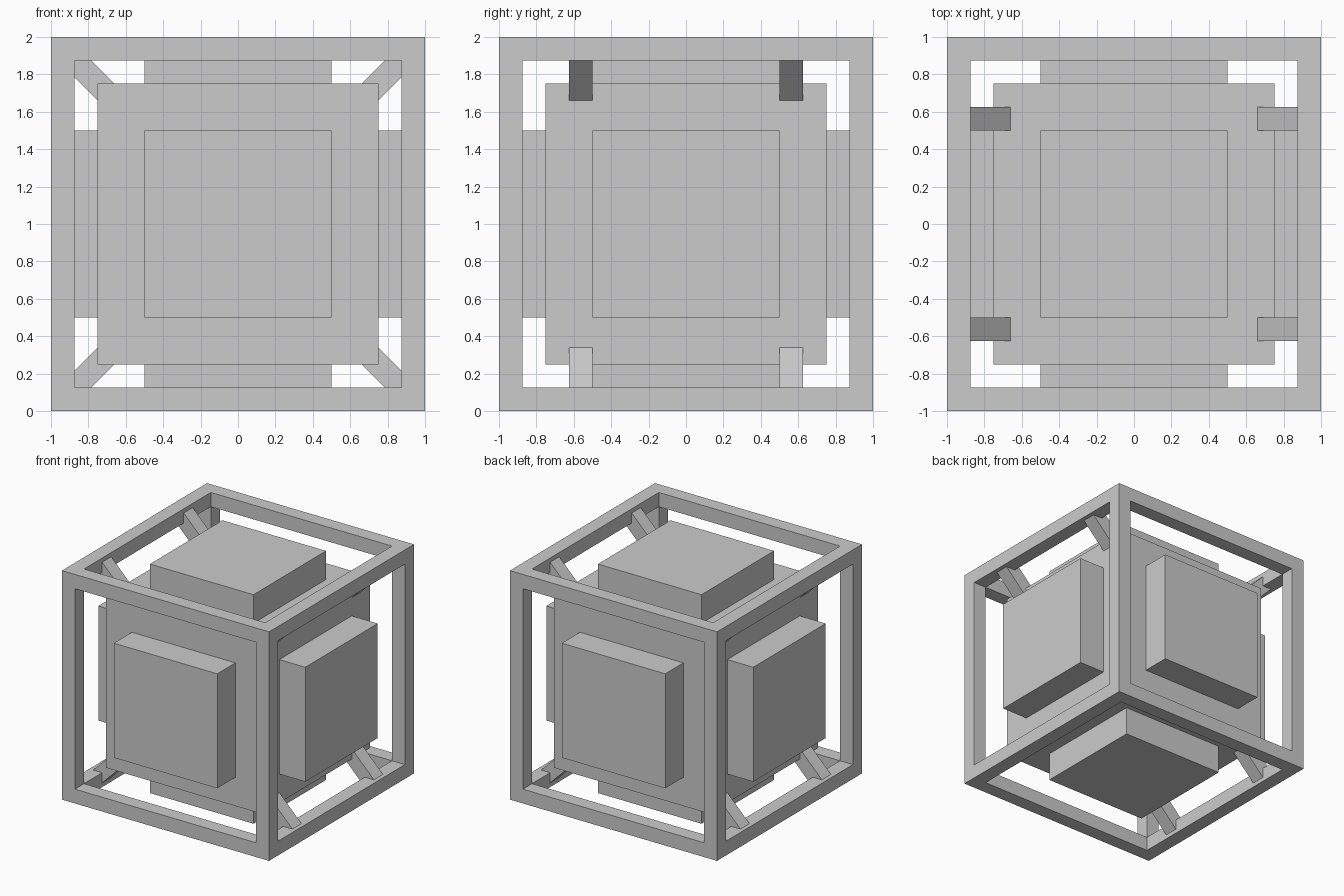
import bpy, bmesh, math
from itertools import product
from mathutils import Matrix, Vector

if "Cube" in bpy.data.objects:
    bpy.data.objects.remove(bpy.data.objects["Cube"])

CENTRE = Vector((0, 0, 1))


def add_object(name, bm):
    mesh = bpy.data.meshes.new(name)
    bm.to_mesh(mesh)
    bm.free()
    obj = bpy.data.objects.new(name, mesh)
    bpy.context.collection.objects.link(obj)
    return obj


def add_box(name, centre, size, tilt=0.0):
    bm = bmesh.new()
    matrix = (Matrix.Translation(CENTRE + Vector(centre))
              @ Matrix.Rotation(tilt, 4, 'Y')
              @ Matrix.Diagonal((*size, 1)))
    bmesh.ops.create_cube(bm, size=1, matrix=matrix)
    return add_object(name, bm)


# Outer frame: one welded shell around the twelve edge bars
def is_bar(cell):
    return all(0 <= c <= 2 for c in cell) and sum(c != 1 for c in cell) >= 2


stops = (-1, -0.875, 0.875, 1)
bm = bmesh.new()
for cell in product(range(3), repeat=3):
    if not is_bar(cell):
        continue
    for axis, side in product(range(3), (0, 1)):
        neighbour = list(cell)
        neighbour[axis] += 2 * side - 1
        if is_bar(neighbour):
            continue
        u, v = (axis + 1) % 3, (axis + 2) % 3
        corners = []
        for du, dv in ((0, 0), (1, 0), (1, 1), (0, 1)):
            idx = list(cell)
            idx[axis] += side
            idx[u] += du
            idx[v] += dv
            corners.append(bm.verts.new(CENTRE + Vector([stops[i] for i in idx])))
        bm.faces.new(corners if side else corners[::-1])
bmesh.ops.remove_doubles(bm, verts=bm.verts, dist=1e-4)
add_object("outer_frame", bm)

# Inner cube
add_box("core", (0, 0, 0), (1.5, 1.5, 1.5))

# Raised square plate on each face of the core
for axis, sign in product(range(3), (-1, 1)):
    centre, size = [0, 0, 0], [1, 1, 1]
    centre[axis] = sign * 0.875
    size[axis] = 0.25
    add_box("face_plate", centre, size)

# Diagonal braces from the core edges to the frame bars
for sx, sy, sz in product((-1, 1), repeat=3):
    add_box("brace", (sx * 0.8125, sy * 0.5625, sz * 0.8125),
            (0.25 * math.sqrt(2), 0.125, 0.125), -sx * sz * math.pi / 4)
